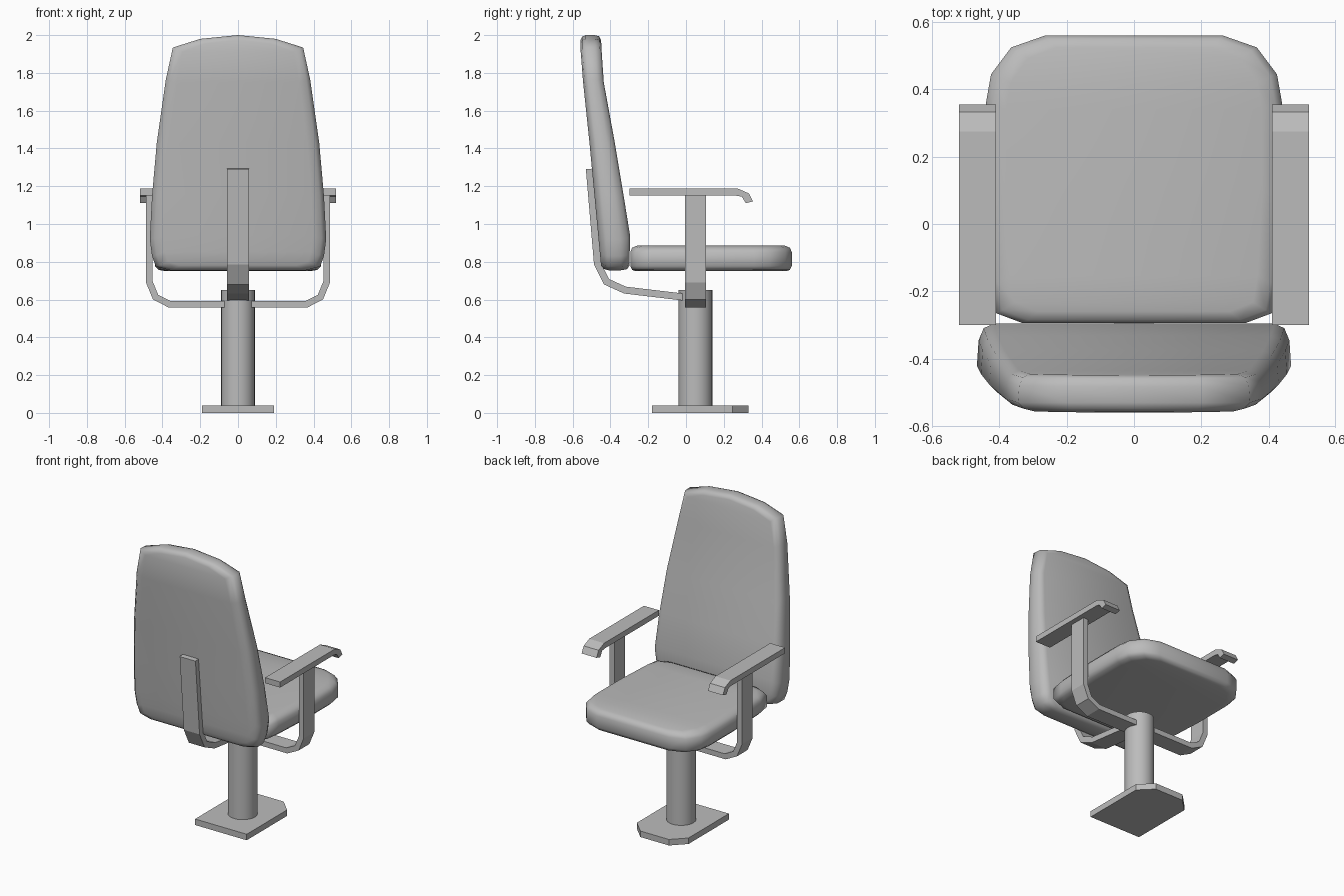
import bpy, bmesh, math
from mathutils import Vector

cube = bpy.data.objects.get("Cube")
if cube:
    bpy.data.objects.remove(cube, do_unlink=True)

grey = bpy.data.materials.new("plain grey")
grey.use_nodes = True
GREY = (0.5, 0.5, 0.5, 1)
grey.diffuse_color = GREY
grey.node_tree.nodes["Principled BSDF"].inputs["Base Color"].default_value = GREY


def finish(name, bm, smooth=None):
    """Turn a bmesh into a grey object, smooth below the given angle."""
    bmesh.ops.remove_doubles(bm, verts=bm.verts, dist=0.0005)
    bmesh.ops.recalc_face_normals(bm, faces=bm.faces)
    mesh = bpy.data.meshes.new(name)
    bm.to_mesh(mesh)
    bm.free()
    mesh.materials.append(grey)
    obj = bpy.data.objects.new(name, mesh)
    bpy.context.collection.objects.link(obj)
    if smooth:
        bpy.ops.object.select_all(action='DESELECT')
        obj.select_set(True)
        bpy.context.view_layer.objects.active = obj
        bpy.ops.object.shade_smooth_by_angle(angle=math.radians(smooth))
    return obj


def extrude(name, profile, place, start, end):
    """Extrude a flat profile; place(a, b, depth) gives the 3D point."""
    bm = bmesh.new()
    near, far = ([bm.verts.new(place(a, b, d)) for a, b in profile] for d in (start, end))
    bm.faces.new(near)
    bm.faces.new(far)
    for i in range(len(near)):
        j = (i + 1) % len(near)
        bm.faces.new((near[i], near[j], far[j], far[i]))
    return finish(name, bm)


def strip(path, thickness):
    """Closed profile of a bent bar whose outer side follows the path."""
    pts = [Vector(p) for p in path]
    inner = []
    for i, p in enumerate(pts):
        dirs = [(pts[k + 1] - pts[k]).normalized() for k in (i - 1, i) if 0 <= k < len(pts) - 1]
        normals = [Vector((-d.y, d.x)) for d in dirs]
        n = sum(normals, Vector((0, 0))).normalized()
        inner.append(p + n * thickness / n.dot(normals[0]))
    return [tuple(p) for p in pts + inner[::-1]]


def cushion(name, half, rings, place):
    """Padded shape: mirrored half outline, stacked in inset rings, quad-strip caps."""
    bm = bmesh.new()
    vs = [v for _, v in half]
    mid, reach = (min(vs) + max(vs)) / 2, (max(vs) - min(vs)) / 2
    wide = max(u for u, _ in half)
    loops = []
    for inset_u, inset_v, t in rings:
        su, sv = 1 - inset_u / wide, 1 - inset_v / reach
        pts = [(u * su, mid + (v - mid) * sv) for u, v in half]
        pts += [(-u, v) for u, v in reversed(pts)]
        loops.append([bm.verts.new(place(u, v, t)) for u, v in pts])
    n = len(loops[0])
    for low, high in zip(loops, loops[1:]):
        for i in range(n):
            j = (i + 1) % n
            bm.faces.new((low[i], low[j], high[j], high[i]))
    for loop in (loops[0], loops[-1]):
        for i in range(n // 2 - 1):
            bm.faces.new((loop[i], loop[i + 1], loop[n - 2 - i], loop[n - 1 - i]))
    return finish(name, bm, 60)


def lerp(table, x):
    for (x0, y0), (x1, y1) in zip(table, table[1:]):
        if x <= x1:
            break
    return y0 + (y1 - y0) * (x - x0) / (x1 - x0)


# Floor plate with two clipped corners
plate = [(-0.19, -0.18), (0.19, -0.18), (0.19, 0.245), (0.105, 0.33), (-0.105, 0.33), (-0.19, 0.245)]
extrude("floor_plate", plate, lambda a, b, d: (a, b, d), 0, 0.04)

# Round column
bm = bmesh.new()
bmesh.ops.create_cone(bm, cap_ends=True, segments=24, radius1=0.09, radius2=0.09, depth=0.61)
bmesh.ops.translate(bm, verts=bm.verts, vec=(0, 0.05, 0.345))
finish("column", bm, 40)

# Seat cushion
seat = [(0.33, -0.295), (0.41, -0.265), (0.425, -0.18), (0.44, 0.1), (0.44, 0.36),
        (0.425, 0.445), (0.365, 0.525), (0.265, 0.56)]
seat_rings = [(0.06, 0.03, 0), (0.02, 0.01, 0.05), (0, 0, 0.2),
              (0, 0, 0.75), (0.02, 0.01, 0.92), (0.06, 0.035, 1)]
cushion("seat_cushion", seat, seat_rings, lambda u, v, t: (u, v, 0.75 + 0.135 * t))

# Backrest cushion, leaning and tapering upwards
rear = [(0.75, -0.447), (1.42, -0.51), (1.8, -0.55), (1.95, -0.56), (2.0, -0.557)]
fore = [(0.75, -0.3), (0.945, -0.296), (1.42, -0.375), (1.775, -0.44), (1.95, -0.448), (2.0, -0.452)]
back = [(0.36, 0.755), (0.435, 0.775), (0.455, 0.83), (0.467, 0.92), (0.455, 1.15), (0.43, 1.43),
        (0.382, 1.765), (0.345, 1.934), (0.2, 1.98), (0, 2.0)]
back_rings = [(0.07, 0.025, 0), (0.025, 0.008, 0.08), (0, 0, 0.25),
              (0.005, 0, 0.7), (0.02, 0.006, 0.92), (0.05, 0.025, 1)]
cushion("backrest_cushion", back, back_rings,
        lambda u, v, t: (u, lerp(rear, v) * (1 - t) + lerp(fore, v) * t, v))

# Bent bar carrying the backrest
bar = strip([(-0.53, 1.29), (-0.487, 0.786), (-0.434, 0.68), (-0.328, 0.632), (-0.016, 0.595)], 0.037)
extrude("backrest_bar", bar, lambda a, b, d: (d, a, b), -0.058, 0.058)

# Armrests and their bent supports, one per side
support = strip([(0.07, 0.558), (0.367, 0.558), (0.45, 0.6), (0.487, 0.69), (0.487, 1.155)], 0.035)
pad = [(-0.3, 1.15), (-0.3, 1.187), (0.275, 1.187), (0.333, 1.162), (0.355, 1.12),
       (0.317, 1.11), (0.295, 1.145), (0.265, 1.15)]
for side, s in (("left", 1), ("right", -1)):
    extrude(side + "_arm_support", support, lambda a, b, d: (s * a, d, b), -0.005, 0.107)
    extrude(side + "_armrest", pad, lambda a, b, d: (s * d, a, b), 0.41, 0.52)
